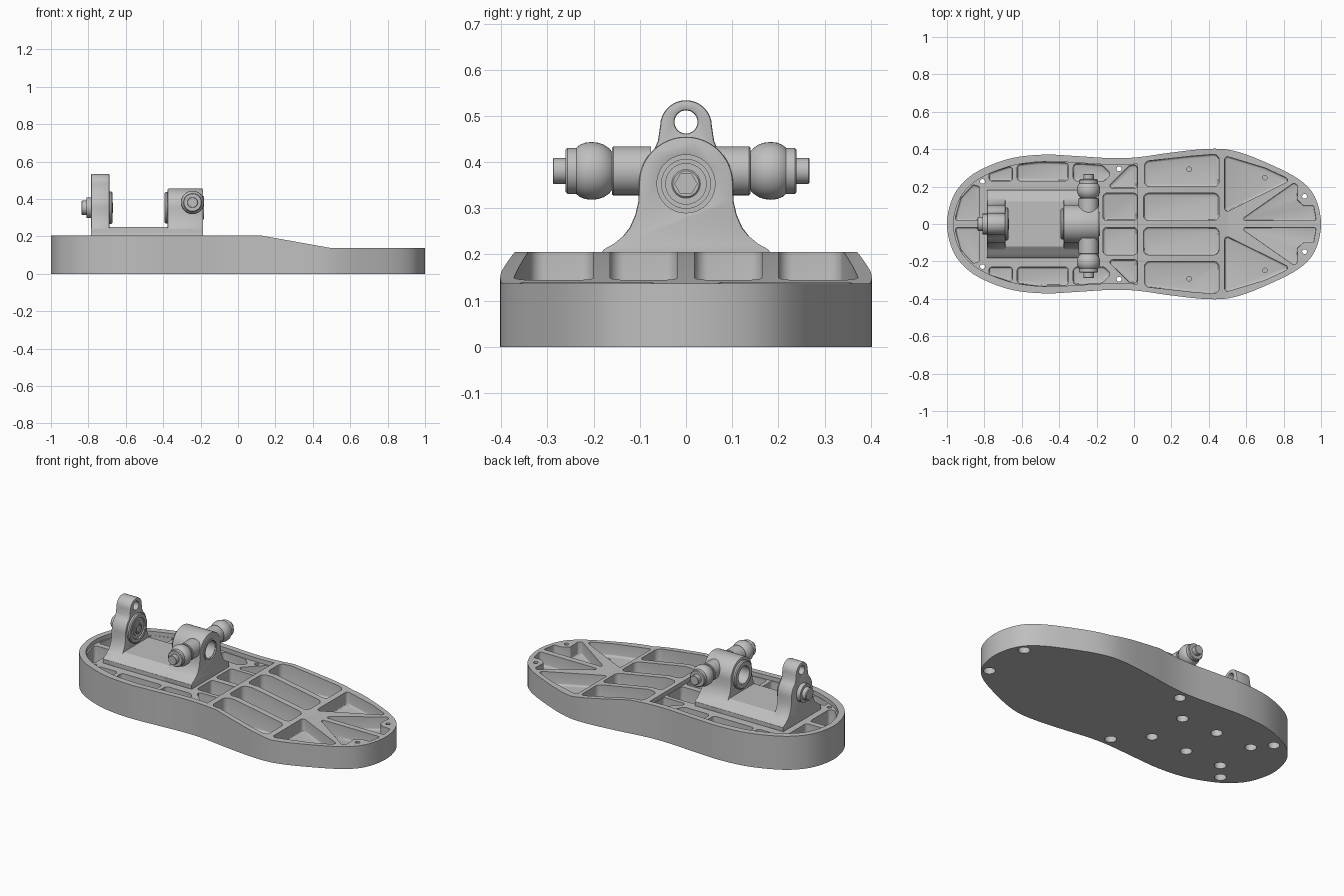
import bpy, bmesh, math
from mathutils import Vector

if "Cube" in bpy.data.objects:
    bpy.data.objects.remove(bpy.data.objects["Cube"], do_unlink=True)

metal = bpy.data.materials.new("grey metal")
metal.use_nodes = True
grey = (0.52, 0.52, 0.52, 1)
metal.diffuse_color = grey
metal.node_tree.nodes["Principled BSDF"].inputs["Base Color"].default_value = grey

AXES = {"x": lambda u, v, t: Vector((t, u, v)),
        "y": lambda u, v, t: Vector((u, t, v)),
        "z": lambda u, v, t: Vector((u, v, t))}


def finish(name, bm):
    bmesh.ops.recalc_face_normals(bm, faces=bm.faces)
    mesh = bpy.data.meshes.new(name)
    bm.to_mesh(mesh)
    bm.free()
    mesh.materials.append(metal)
    obj = bpy.data.objects.new(name, mesh)
    bpy.context.collection.objects.link(obj)
    return obj


def add_prism(bm, pts, axis, a, b, floor=0):
    """Extrude a closed outline; optionally round the edge of its start face."""
    place = AXES[axis]
    low = [bm.verts.new(place(u, v, a)) for u, v in pts]
    high = [bm.verts.new(place(u, v, b)) for u, v in pts]
    n = len(pts)
    faces = [bm.faces.new(low), bm.faces.new(high)]
    for i in range(n):
        j = (i + 1) % n
        faces.append(bm.faces.new((low[i], low[j], high[j], high[i])))
    bmesh.ops.recalc_face_normals(bm, faces=faces)
    if floor:
        bmesh.ops.bevel(bm, geom=list(faces[0].edges), offset=floor, segments=3,
                        profile=0.5, affect="EDGES", clamp_overlap=True)


def prism(name, pts, axis, a, b):
    bm = bmesh.new()
    add_prism(bm, pts, axis, a, b)
    return finish(name, bm)


def arc(u, v, r, start, end, n):
    angles = [math.radians(start + (end - start) * i / n) for i in range(n + 1)]
    return [(u + r * math.cos(t), v + r * math.sin(t)) for t in angles]


def circle(u, v, r, n=24):
    return arc(u, v, r, 0, 360, n)[:-1]


def rounded(pts, r):
    """Round every corner of a closed outline to radius r."""
    out, p = [], [Vector(q) for q in pts]
    for i, corner in enumerate(p):
        a = (p[i - 1] - corner).normalized()
        b = (p[(i + 1) % len(p)] - corner).normalized()
        half = a.angle(b) / 2
        reach = r / math.tan(half)
        centre = corner + (a + b).normalized() * r / math.sin(half)
        start, end = corner + a * reach - centre, corner + b * reach - centre
        steps = max(1, round((math.pi - 2 * half) / math.radians(18)))
        for k in range(steps + 1):
            out.append(tuple(centre + start.lerp(end, k / steps).normalized() * r))
    return out


def lathe(name, profile, axis, origin, closed=False, sign=1):
    """Turn (radius, distance) points around an axis."""
    bm = bmesh.new()
    place = AXES[axis]
    verts = [bm.verts.new(place(r, 0, t * sign)) for r, t in profile]
    pairs = list(zip(verts, verts[1:]))
    if closed:
        pairs.append((verts[-1], verts[0]))
    edges = [bm.edges.new(p) for p in pairs]
    bmesh.ops.spin(bm, geom=verts + edges, cent=(0, 0, 0), axis=place(0, 0, 1),
                   angle=math.tau, steps=40)
    bmesh.ops.remove_doubles(bm, verts=bm.verts, dist=1e-5)
    bmesh.ops.translate(bm, verts=bm.verts, vec=origin)
    return finish(name, bm)


def apply(obj, mod):
    bpy.context.view_layer.objects.active = obj
    bpy.ops.object.modifier_apply(modifier=mod.name)


def cut(obj, cutter):
    mod = obj.modifiers.new("cut", "BOOLEAN")
    mod.operation = "DIFFERENCE"
    mod.solver = "EXACT"
    mod.object = cutter
    apply(obj, mod)
    bpy.data.objects.remove(cutter, do_unlink=True)


def smooth_loop(pts, steps=5):
    """Closed smooth curve through the points."""
    out, n = [], len(pts)
    p = [Vector(q) for q in pts]
    for i in range(n):
        a, b, c, d = p[i - 1], p[i], p[(i + 1) % n], p[(i + 2) % n]
        for k in range(steps):
            t = k / steps
            out.append(tuple(0.5 * (2 * b + (c - a) * t + (2 * a - 5 * b + 4 * c - d) * t * t
                                    + (3 * b - a - 3 * c + d) * t ** 3)))
    return out


def mirrored(half):
    """Close a half outline given from bottom to top at positive u."""
    return half + [(-u, v) for u, v in reversed(half) if u > 1e-4]


# Sole: footprint with a toe that slopes down
side = [(-0.97, 0.14), (-0.9, 0.235), (-0.8, 0.3), (-0.65, 0.353), (-0.48, 0.371),
        (-0.32, 0.364), (-0.12, 0.352), (0.02, 0.357), (0.2, 0.382), (0.4, 0.402),
        (0.54, 0.39), (0.71, 0.327), (0.88, 0.24), (0.967, 0.145)]
outline = [(-1, 0)] + side + [(1, 0)] + [(x, -y) for x, y in reversed(side)]
footprint = smooth_loop(outline)
sole = prism("sole", footprint, "z", 0, 0.205)
cut(sole, prism("toe_cutter", [(0.12, 0.205), (0.5, 0.137), (1.2, 0.137), (1.2, 0.4),
                               (0.12, 0.4)], "y", -1, 1))

# Heel deck sits a little below the rim
heel = [(x * 0.965, y * 0.9) for x, y in footprint if x < 0.025]
cut(sole, prism("heel_cutter", heel, "z", 0.18, 0.4))

# Ribbed pockets, mirrored across the centre line: (corner radius, outline)
pockets = [
    (0.03, [(0.055, 0.2), (0.455, 0.2), (0.455, 0.375), (0.3, 0.362), (0.055, 0.335)]),
    (0.03, [(0.05, 0.018), (0.455, 0.018), (0.455, 0.165), (0.05, 0.165)]),
    (0.015, [(0.485, 0.06), (0.84, 0.235), (0.7, 0.3), (0.485, 0.365)]),
    (0.01, [(0.565, 0.018), (0.975, 0.018), (0.96, 0.1), (0.905, 0.1), (0.872, 0.13),
            (0.875, 0.205), (0.855, 0.22)]),
    (0.015, [(-0.15, 0.19), (0.016, 0.19), (0.016, 0.317), (-0.025, 0.312)]),
    (0.02, [(-0.165, 0.018), (0.016, 0.018), (0.016, 0.165), (-0.165, 0.165)]),
    (0.02, [(-0.325, 0.23), (-0.16, 0.23), (-0.12, 0.267), (-0.17, 0.314), (-0.325, 0.325)]),
    (0.02, [(-0.625, 0.23), (-0.35, 0.23), (-0.35, 0.327), (-0.5, 0.331), (-0.625, 0.317)]),
    (0.015, [(-0.775, 0.23), (-0.65, 0.23), (-0.65, 0.312), (-0.775, 0.27)]),
    (0.015, [(-0.96, 0.018), (-0.825, 0.018), (-0.825, 0.2), (-0.86, 0.21),
             (-0.925, 0.14)]),
]
bm = bmesh.new()
for radius, pts in pockets:
    for s in (1, -1):
        add_prism(bm, [(x, s * y) for x, y in rounded(pts, radius)], "z", 0.06, 0.4,
                  min(0.012, radius * 0.7))
cut(sole, finish("pocket_cutter", bm))

# Screw holes: rim holes go through, mount holes are blind
bores, through = bmesh.new(), bmesh.new()
for s in (1, -1):
    for x, y in [(0.912, 0.148), (-0.08, 0.295), (-0.81, 0.228)]:
        add_prism(bores, circle(x, s * y, 0.033), "z", -0.1, 0.04)
        add_prism(through, circle(x, s * y, 0.013, 16), "z", 0.02, 0.4)
    for x in (-0.237, -0.482, -0.727):
        add_prism(bores, circle(x, s * 0.13, 0.033), "z", -0.1, 0.05)
    for x, y in [(0.295, 0.293), (0.7, 0.248)]:
        add_prism(through, circle(x, s * y, 0.012, 16), "z", 0.045, 0.4)
cut(sole, finish("bore_cutter", bores))
cut(sole, finish("hole_cutter", through))

# Ankle mount: flared base and two upright lugs
AXIS_Z = 0.353
foot = [(0.182, 0.17), (0.182, 0.205), (0.178, 0.211), (0.155, 0.224), (0.137, 0.239)]
flare = foot + [(0.122, 0.258), (0.11, 0.285), (0.103, 0.315)]
prism("mount_base", mirrored(foot + [(0.12, 0.25)]), "x", -0.785, -0.187)
front_lug = prism("front_lug", mirrored(flare + arc(0, AXIS_Z, 0.102, 0, 90, 12)),
                  "x", -0.376, -0.186)
rear_half = flare + arc(0, AXIS_Z, 0.102, 0, 48, 7) + [(0.061, 0.445)] \
    + arc(0, 0.478, 0.056, 0, 90, 8)
rear_lug = prism("rear_lug", mirrored(rear_half), "x", -0.785, -0.688)
cut(front_lug, prism("bore", circle(0, AXIS_Z, 0.06, 40), "x", -0.5, 0))
cut(rear_lug, prism("eye", circle(0, 0.487, 0.025, 32), "x", -1, 0))
for lug in (front_lug, rear_lug):
    mod = lug.modifiers.new("edge", "BEVEL")
    mod.width, mod.segments, mod.limit_method = 0.005, 2, "ANGLE"
    mod.angle_limit = math.radians(50)
    apply(lug, mod)

# Bearings and pivot bolt on the mount axis
axis_point = (0, 0, AXIS_Z)
lathe("front_bearing", [(0.053, -0.392), (0.078, -0.392), (0.084, -0.386), (0.084, -0.37),
                        (0.06, -0.37), (0.06, -0.192), (0.053, -0.192)], "x", axis_point, True)
lathe("front_bearing_lip", [(0.053, -0.19), (0.064, -0.19), (0.064, -0.182),
                            (0.053, -0.182)], "x", axis_point, True)
lathe("rear_bearing", [(0, -0.7), (0.088, -0.7), (0.088, -0.678), (0.082, -0.672),
                       (0.064, -0.672), (0.06, -0.678), (0.045, -0.678), (0.045, -0.674),
                       (0, -0.674)], "x", axis_point)
bolt = lathe("pivot_bolt", [(0, -0.69), (0.031, -0.69), (0.031, -0.672), (0.028, -0.669),
                            (0, -0.669)], "x", axis_point)
cut(bolt, prism("hex_socket", circle(0, AXIS_Z, 0.024, 6), "x", -0.68, -0.6))
lathe("rear_bolt_end", [(0, -0.838), (0.033, -0.838), (0.038, -0.833), (0.038, -0.81),
                        (0.055, -0.81), (0.055, -0.78), (0, -0.78)], "x", axis_point)

# Ball joints on both sides of the front lug
joint = [(0, 0.065), (0.053, 0.065), (0.053, 0.147), (0.05, 0.15), (0.042, 0.15),
         (0.049, 0.156), (0.057, 0.168), (0.061, 0.18), (0.0625, 0.194), (0.061, 0.208),
         (0.056, 0.22), (0.05, 0.227), (0.05, 0.246), (0.046, 0.25), (0.028, 0.25),
         (0.028, 0.276), (0.026, 0.278), (0, 0.278)]
for label, s in (("left", 1), ("right", -1)):
    lathe(label + "_ball_joint", joint, "y", (-0.243, -0.0105, 0.381), sign=s)

# Smooth round surfaces, keep edges sharp
bpy.ops.object.select_all(action="DESELECT")
for obj in bpy.context.collection.objects:
    if obj.type == "MESH" and metal.name in obj.data.materials:
        obj.select_set(True)
        bpy.context.view_layer.objects.active = obj
bpy.ops.object.shade_smooth_by_angle(angle=math.radians(30))
